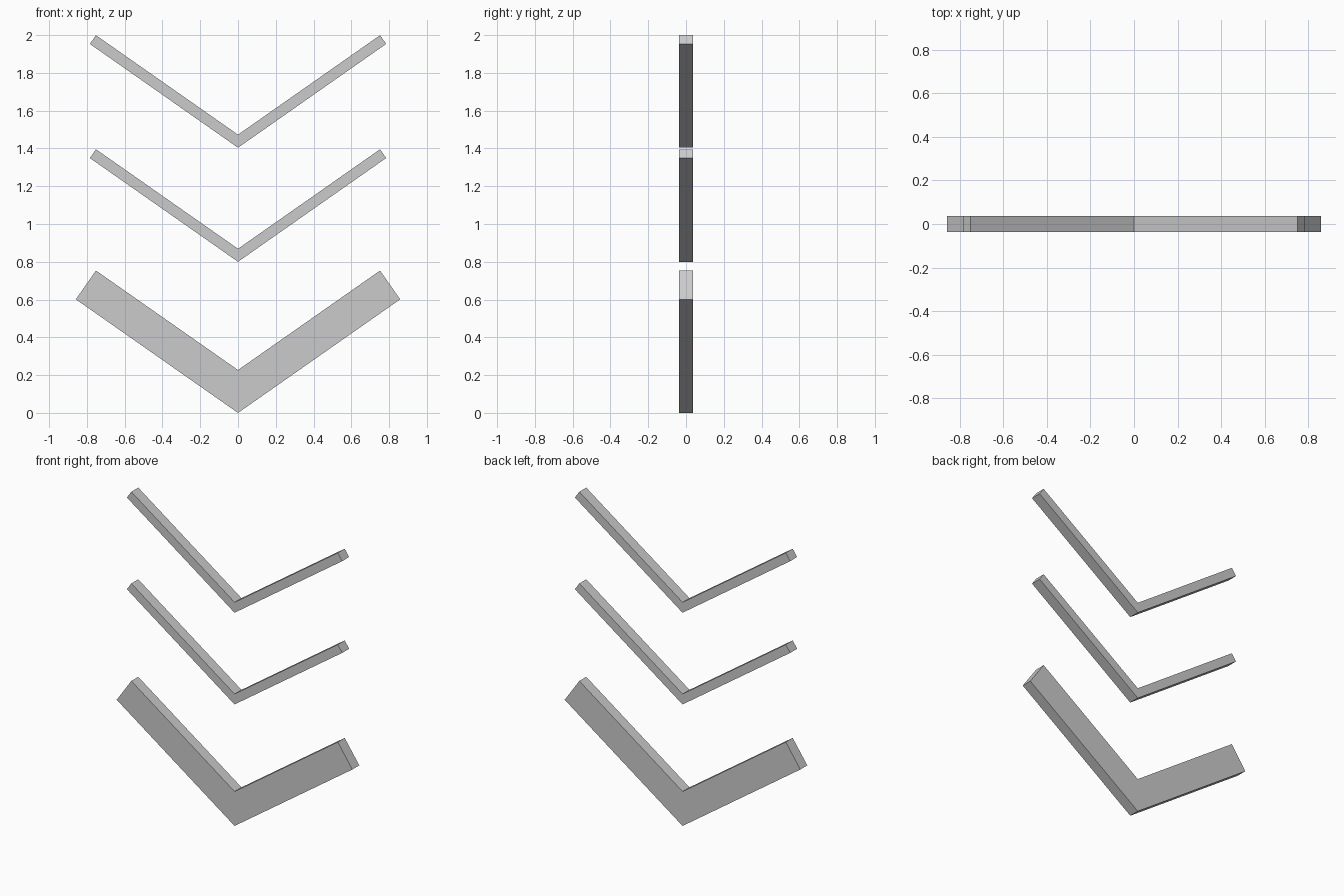
import bpy, bmesh, math

if "Cube" in bpy.data.objects:
    bpy.data.objects.remove(bpy.data.objects["Cube"])

ANGLE = math.radians(35)   # slope of the arms
REACH = 0.752              # x of the inner arm tip
HALF_DEPTH = 0.036


def chevron(name, base_z, gap):
    """Extruded V: base_z is the lowest point, gap the vertical thickness at the middle."""
    t = gap * math.cos(ANGLE)
    inner = base_z + gap
    tip_z = inner + REACH * math.tan(ANGLE)
    outer = (REACH + t * math.sin(ANGLE), tip_z - t * math.cos(ANGLE))
    # right-hand arm outline, mirrored to the left
    arm = [(0, base_z), outer, (REACH, tip_z), (0, inner)]
    outline = arm + [(-x, z) for x, z in (arm[2], arm[1])]

    bm = bmesh.new()
    face = bm.faces.new([bm.verts.new((x, -HALF_DEPTH, z)) for x, z in outline])
    result = bmesh.ops.extrude_face_region(bm, geom=[face])
    verts = [v for v in result["geom"] if isinstance(v, bmesh.types.BMVert)]
    bmesh.ops.translate(bm, verts=verts, vec=(0, 2 * HALF_DEPTH, 0))
    bmesh.ops.recalc_face_normals(bm, faces=bm.faces)

    mesh = bpy.data.meshes.new(name)
    bm.to_mesh(mesh)
    bm.free()
    obj = bpy.data.objects.new(name, mesh)
    bpy.context.collection.objects.link(obj)


# one thick chevron below two thin ones
chevron("thick_chevron", 0.0, 0.227)
chevron("middle_thin_chevron", 0.80, 0.069)
chevron("top_thin_chevron", 1.404, 0.069)
